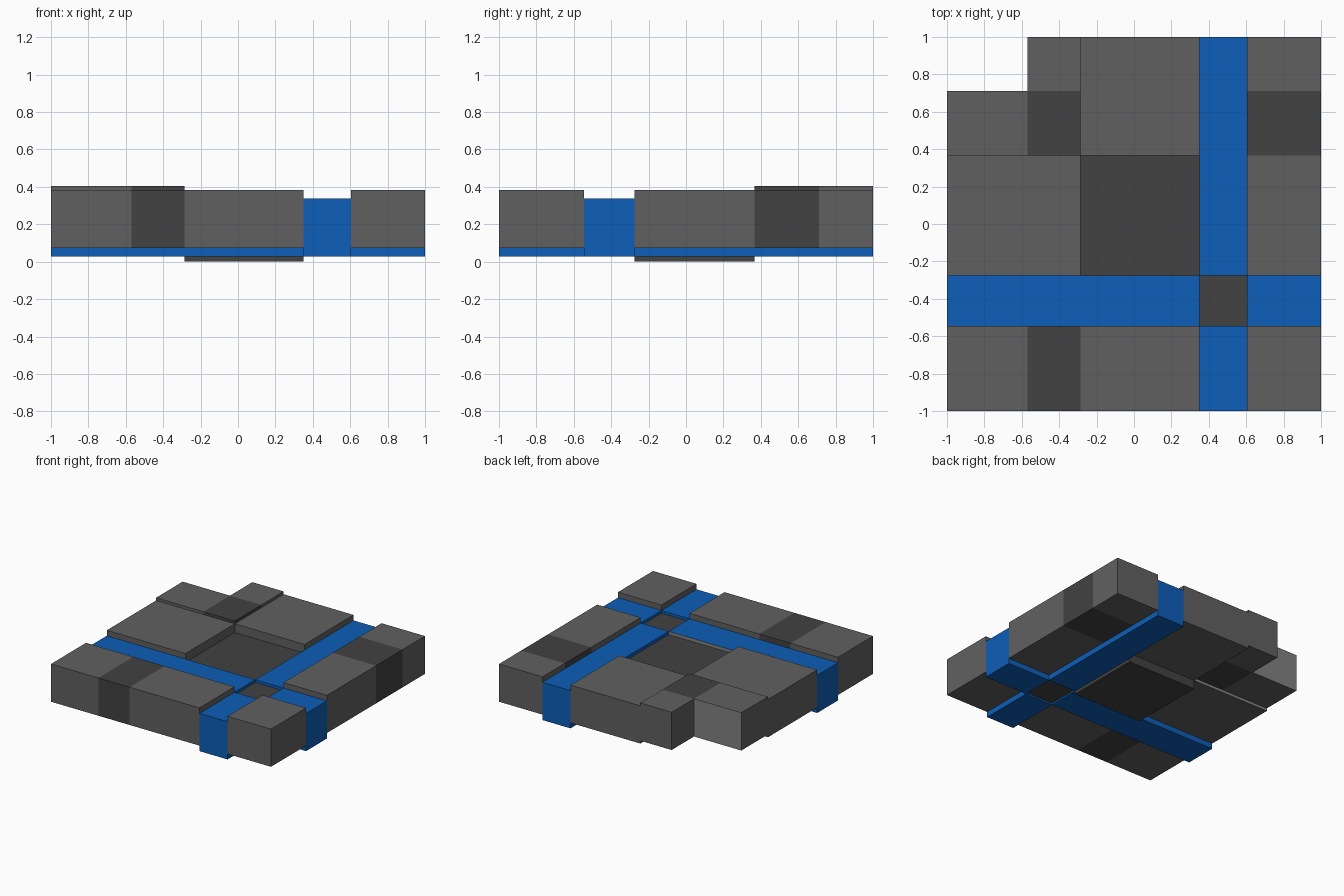
import bpy, bmesh

if "Cube" in bpy.data.objects:
    bpy.data.objects.remove(bpy.data.objects["Cube"])

def mat(name, rgb):
    m = bpy.data.materials.new(name)
    m.diffuse_color = (*rgb, 1)
    m.use_nodes = True
    m.node_tree.nodes["Principled BSDF"].inputs["Base Color"].default_value = m.diffuse_color
    return m

GREY = mat("mid_grey", (0.118, 0.118, 0.118))
DARK = mat("dark_grey", (0.054, 0.054, 0.054))
LIGHT = mat("light_grey", (0.22, 0.22, 0.22))
BLUE = mat("blue", (0.004, 0.112, 0.48))

# Grid lines shared by all the slabs
X = (-1, -0.57, -0.285, 0.35, 0.605, 1)
Y = (-1, -0.545, -0.275, 0.365, 0.71, 1)
T = 0.31  # slab thickness

def slab(name, cols, rows, z, m, back=None, thick=T):
    """Box over grid lines cols x rows; 'back' recolours the +y face."""
    x0, x1, y0, y1 = X[cols[0]], X[cols[1]], Y[rows[0]], Y[rows[1]]
    bm = bmesh.new()
    bmesh.ops.create_cube(bm, size=1)
    for v in bm.verts:
        v.co.x = (x0 + x1) / 2 + v.co.x * (x1 - x0)
        v.co.y = (y0 + y1) / 2 + v.co.y * (y1 - y0)
        v.co.z = z + (v.co.z + 0.5) * thick
    bm.normal_update()
    if back:
        for f in bm.faces:
            if f.normal.y > 0.9:
                f.material_index = 1
    me = bpy.data.meshes.new(name)
    bm.to_mesh(me)
    bm.free()
    me.materials.append(m)
    if back:
        me.materials.append(back)
    bpy.context.collection.objects.link(bpy.data.objects.new(name, me))

LOW, MID, HIGH, TOP = 0.0, 0.027, 0.072, 0.095

# Sunken centre and the crossing of the two bands
slab("centre_panel", (2, 3), (2, 3), LOW, DARK)
slab("band_crossing", (3, 4), (1, 2), 0.04, DARK, thick=0.275)

# Blue bands
slab("cross_band_left", (0, 2), (1, 2), MID, BLUE)
slab("cross_band_middle", (2, 3), (1, 2), MID, BLUE, LIGHT)
slab("cross_band_right", (4, 5), (1, 2), MID, BLUE)
slab("long_band_front", (3, 4), (0, 1), MID, BLUE)
slab("long_band_back", (3, 4), (2, 5), MID, BLUE)

# Front row and right column of grey slabs
slab("front_slab_left", (0, 1), (0, 1), HIGH, GREY)
slab("front_slab_dark", (1, 2), (0, 1), HIGH, DARK)
slab("front_slab_middle", (2, 3), (0, 1), HIGH, GREY)
slab("corner_slab", (4, 5), (0, 1), HIGH, GREY)
slab("right_slab_front", (4, 5), (2, 3), HIGH, GREY)
slab("right_slab_dark", (4, 5), (3, 4), HIGH, DARK)
slab("right_slab_back", (4, 5), (4, 5), HIGH, GREY)

# Slabs beside the centre
slab("left_slab", (0, 2), (2, 3), HIGH, GREY, LIGHT)
slab("back_slab", (2, 3), (3, 5), HIGH, GREY)

# Raised L-shaped corner
slab("raised_left", (0, 1), (3, 4), TOP, GREY, LIGHT)
slab("raised_dark", (1, 2), (3, 4), TOP, DARK)
slab("raised_back", (1, 2), (4, 5), TOP, GREY)
